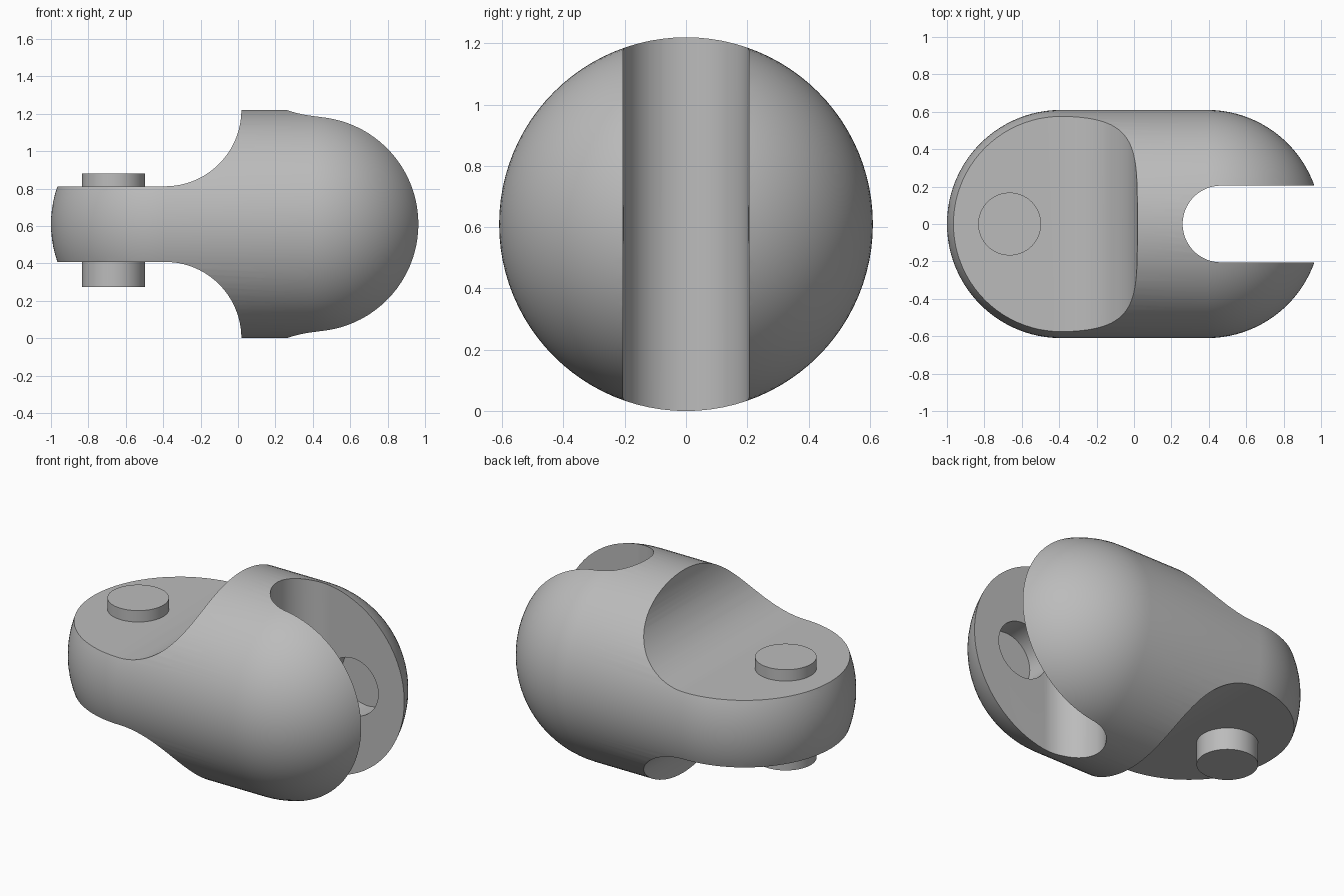
import bpy, bmesh
from math import sin, cos, pi
from mathutils import Matrix, Vector

R = 0.61            # capsule radius, also the height of its axis
C = 1 - R           # centre of each rounded end
T = 0.202           # half thickness of the tongue
SLOT = 0.205        # half width of the slot
PIN_R = 0.168

if "Cube" in bpy.data.objects:
    bpy.data.objects.remove(bpy.data.objects["Cube"])

grey = bpy.data.materials.new("plain_grey")
grey.use_nodes = True
grey.diffuse_color = (0.5, 0.5, 0.5, 1)
grey.node_tree.nodes["Principled BSDF"].inputs["Base Color"].default_value = (0.5, 0.5, 0.5, 1)


def add_object(name, bm):
    bmesh.ops.recalc_face_normals(bm, faces=bm.faces)
    mesh = bpy.data.meshes.new(name)
    bm.to_mesh(mesh)
    bm.free()
    mesh.materials.append(grey)
    obj = bpy.data.objects.new(name, mesh)
    bpy.context.collection.objects.link(obj)
    return obj


def prism(name, outline, direction):
    """Extrude a closed outline of points along a direction."""
    bm = bmesh.new()
    face = bm.faces.new([bm.verts.new(p) for p in outline])
    new = bmesh.ops.extrude_face_region(bm, geom=[face])["geom"]
    verts = [v for v in new if isinstance(v, bmesh.types.BMVert)]
    bmesh.ops.translate(bm, verts=verts, vec=Vector(direction))
    return add_object(name, bm)


def cylinder(name, radius, depth, matrix):
    bm = bmesh.new()
    bmesh.ops.create_cone(bm, cap_ends=True, segments=64, radius1=radius,
                          radius2=radius, depth=depth, matrix=matrix)
    return add_object(name, bm)


def activate(obj):
    bpy.ops.object.select_all(action='DESELECT')
    obj.select_set(True)
    bpy.context.view_layer.objects.active = obj


def cut(obj, cutter):
    mod = obj.modifiers.new("cut", 'BOOLEAN')
    mod.operation = 'DIFFERENCE'
    mod.solver = 'EXACT'
    mod.object = cutter
    activate(obj)
    bpy.ops.object.modifier_apply(modifier=mod.name)
    bpy.data.objects.remove(cutter)


# Capsule body, a half profile spun about the x axis
N = 24
arc = [i * pi / 2 / N for i in range(N + 1)]
profile = [(-C - R * cos(a), R * sin(a)) for a in arc]
profile += [(-x, r) for x, r in reversed(profile)]
bm = bmesh.new()
pts = [bm.verts.new((x, 0, R + r)) for x, r in profile]
edges = [bm.edges.new(pair) for pair in zip(pts, pts[1:])]
bmesh.ops.spin(bm, geom=pts + edges, cent=(0, 0, R), axis=(1, 0, 0),
               angle=2 * pi, steps=96, use_duplicate=False)
bmesh.ops.remove_doubles(bm, verts=bm.verts, dist=0.0005)
body = add_object("knuckle_body", bm)

# Tongue, left by a filleted cut above and below
fillet = 2 * R - (R + T)
for side in (1, -1):
    outline = [(-2, T), (-C, T)]
    outline += [(-C + fillet * sin(a), R - fillet * cos(a)) for a in arc[1:]]
    outline += [(-C + fillet, 1), (-2, 1)]
    cut(body, prism("tongue_cutter", [(x, -1, R + side * z) for x, z in outline], (0, 2, 0)))

# Round-ended slot through the fork
tip = 0.26 + SLOT
half = [pi / 2 + i * pi / 40 for i in range(41)]
outline = [(tip + SLOT * cos(a), SLOT * sin(a), -1) for a in half]
outline += [(2, -SLOT, -1), (2, SLOT, -1)]
cut(body, prism("slot_cutter", outline, (0, 0, 4)))

# Blind pin sockets in both inner faces of the fork
socket = Matrix.Translation((0.62, 0, R)) @ Matrix.Rotation(pi / 2, 4, 'X')
cut(body, cylinder("socket_cutter", PIN_R + 0.003, 2 * (SLOT + 0.145), socket))

# Pin through the tongue
pin = cylinder("hinge_pin", PIN_R, 0.607, Matrix.Translation((-0.665, 0, 0.577)))

for obj in (body, pin):
    activate(obj)
    bpy.ops.object.shade_smooth_by_angle(angle=pi / 6)
